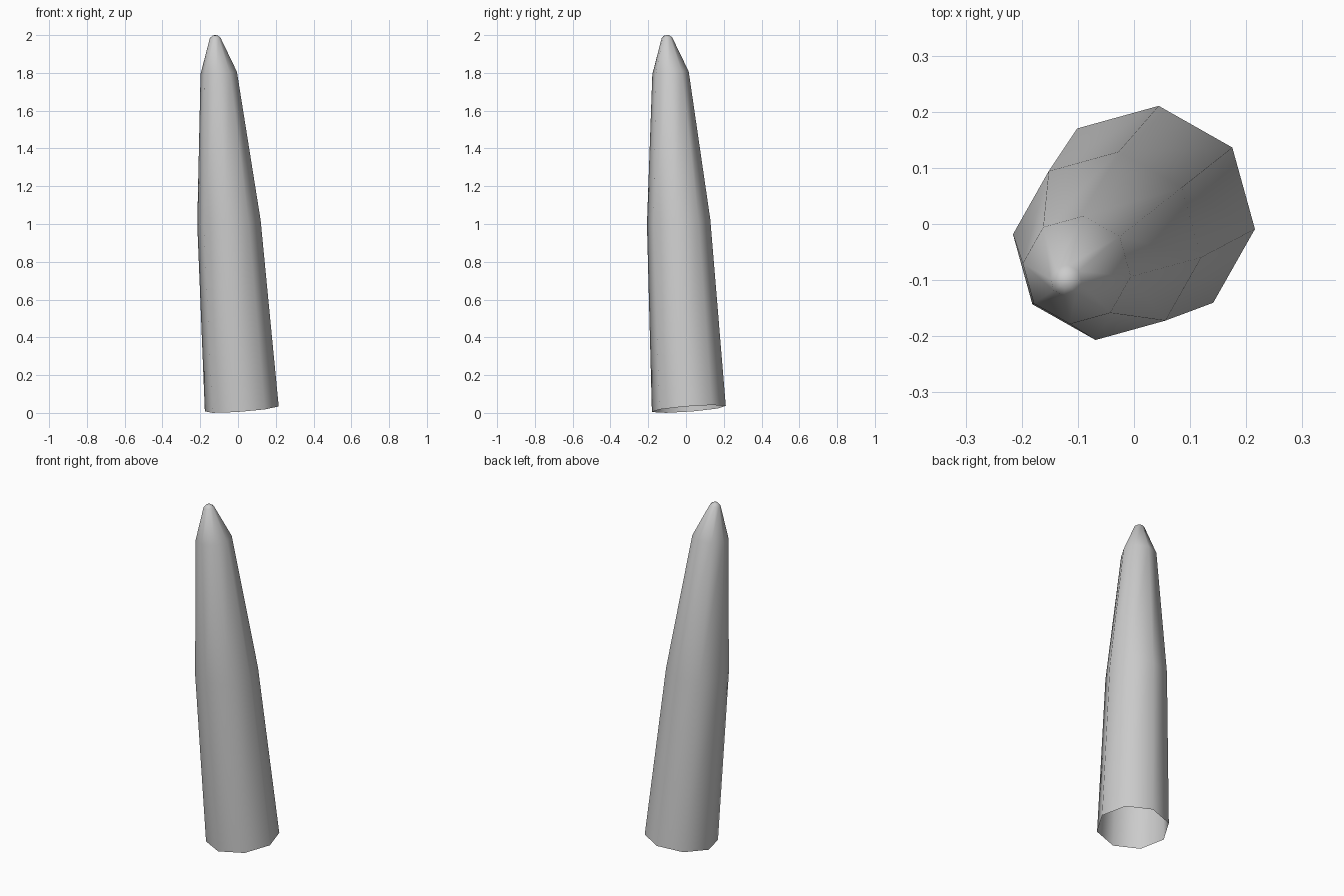
import bpy, bmesh, math

if "Cube" in bpy.data.objects:
    bpy.data.objects.remove(bpy.data.objects["Cube"])

SIDES = 8
PHASE = math.radians(38)
# Cross-sections: centre x, centre y, centre z, radius, tilt slope
RINGS = [
    (0.02, 0.015, 0.021, 0.197, 0.075),
    (-0.048, -0.039, 1.01, 0.169, 0.07),
    (-0.102, -0.082, 1.80, 0.097, 0.07),
    (-0.121, -0.101, 1.986, 0.028, 0.07),
    (-0.122, -0.102, 1.999, 0.012, 0.05),
]


def add_ring(bm, cx, cy, cz, r, slope):
    verts = []
    for i in range(SIDES):
        a = PHASE + 2 * math.pi * i / SIDES
        dx, dy = r * math.cos(a), r * math.sin(a)
        verts.append(bm.verts.new((cx + dx, cy + dy, cz + slope * (dx + dy))))
    return verts


# Leaning tapered spike, open at the base
bm = bmesh.new()
loops = [add_ring(bm, *ring) for ring in RINGS]
for lower, upper in zip(loops, loops[1:]):
    for i in range(SIDES):
        j = (i + 1) % SIDES
        bm.faces.new((lower[i], lower[j], upper[j], upper[i]))

# Blunt tip cap
bm.faces.new(loops[-1])

for face in bm.faces:
    face.smooth = True
mesh = bpy.data.meshes.new("curved_spike")
bm.to_mesh(mesh)
bm.free()
spike = bpy.data.objects.new("curved_spike", mesh)
bpy.context.collection.objects.link(spike)
